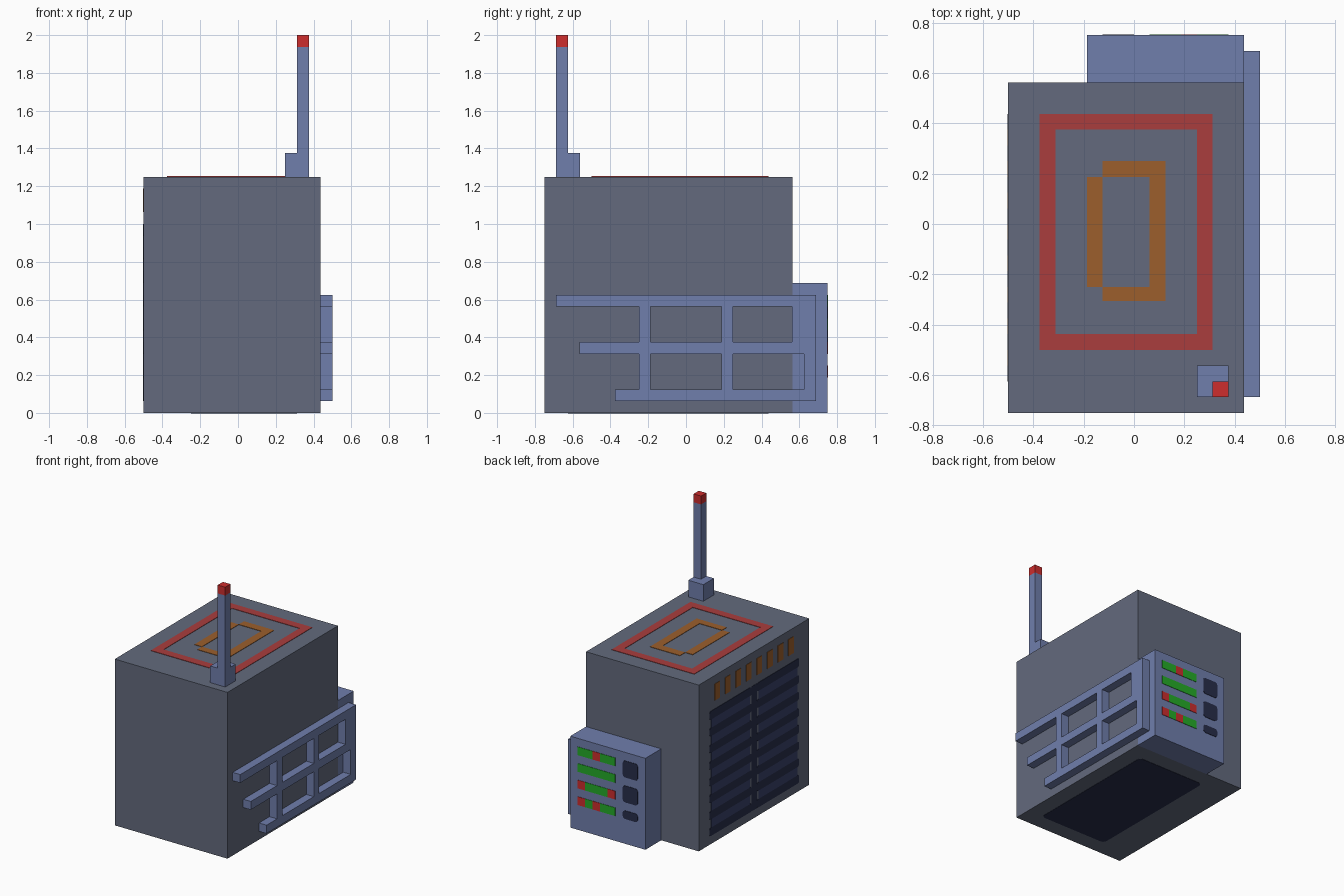
import bpy, bmesh, math
from mathutils import Vector

if "Cube" in bpy.data.objects:
    bpy.data.objects.remove(bpy.data.objects["Cube"])

U = 0.0625   # grid unit of the design
T = 0.003    # thickness of painted plates


def material(name, rgb):
    m = bpy.data.materials.new(name)
    lin = [((c / 255 + 0.055) / 1.055) ** 2.4 for c in rgb]
    m.diffuse_color = (*lin, 1)
    m.use_nodes = True
    m.node_tree.nodes["Principled BSDF"].inputs["Base Color"].default_value = m.diffuse_color
    return m


GREY = material("casing grey", (99, 106, 125))
BLUE = material("metal blue", (112, 126, 172))
RED = material("signal red", (205, 45, 45))
RING = material("marking red", (170, 61, 61))
ORANGE = material("marking orange", (156, 95, 44))
GREEN = material("light green", (36, 170, 40))
DARK = material("dark navy", (39, 45, 74))
NAVY = material("slat navy", (56, 65, 105))


def finish(name, bm, mat):
    bmesh.ops.recalc_face_normals(bm, faces=bm.faces)
    me = bpy.data.meshes.new(name)
    bm.to_mesh(me)
    bm.free()
    me.materials.append(mat)
    ob = bpy.data.objects.new(name, me)
    bpy.context.collection.objects.link(ob)
    return ob


def box(name, x, y, z, mat):
    """Box from (min, max) ranges."""
    bm = bmesh.new()
    bmesh.ops.create_cube(bm, size=1)
    for v in bm.verts:
        v.co = Vector([(a + b) / 2 + c * (b - a) for (a, b), c in zip((x, y, z), v.co)])
    return finish(name, bm, mat)


def plate(name, axis, at, u, v, mat, r=0.0, out=1, t=T):
    """Thin plate on the plane axis=at, with optional rounded corners."""
    pts = []
    corners = ((u[1], v[1], -1, -1), (u[0], v[1], 1, -1), (u[0], v[0], 1, 1), (u[1], v[0], -1, 1))
    for i, (cu, cv, su, sv) in enumerate(corners):
        for k in range(4 if r else 1):
            a = math.radians(90 * i + 30 * k)
            pts.append((cu + su * r + r * math.cos(a), cv + sv * r + r * math.sin(a)))

    def place(p, d):
        co = list(p)
        co.insert(axis, at + out * d)
        return co
    bm = bmesh.new()
    face = bm.faces.new([bm.verts.new(place(p, -0.001)) for p in pts])
    ext = bmesh.ops.extrude_face_region(bm, geom=[face])
    for e in ext["geom"]:
        if isinstance(e, bmesh.types.BMVert):
            e.co[axis] = at + out * t
    return finish(name, bm, mat)


# Main casing and rear control box
box("casing", (-0.5, 0.4375), (-0.75, 0.5625), (0, 1.25), GREY)
box("control_box", (-0.1875, 0.4375), (0.5625, 0.75), (0, 0.6875), BLUE)

# Antenna
box("antenna_base", (0.25, 0.375), (-0.6875, -0.5625), (1.25, 1.375), BLUE)
box("antenna_mast", (0.3125, 0.375), (-0.6875, -0.625), (1.375, 1.9375), BLUE)
box("antenna_tip", (0.3125, 0.375), (-0.6875, -0.625), (1.9375, 2), RED)

# Side rails: horizontals, then posts between them
RX = (0.4375, 0.5)
for name, y0, y1, z in (("top", -0.6875, 0.6875, 0.5625),
                        ("middle", -0.5625, 0.625, 0.3125),
                        ("bottom", -0.375, 0.6875, 0.0625)):
    box("rail_" + name, RX, (y0, y1), (z, z + U), BLUE)
for y in (-0.25, 0.1875, 0.625):
    if y < 0.5:
        box("rail_post_lower", RX, (y, y + U), (0.125, 0.3125), BLUE)
        box("rail_post_upper", RX, (y, y + U), (0.375, 0.5625), BLUE)
    else:
        box("rail_end_post", RX, (y, y + U), (0.125, 0.5625), BLUE)
        box("rail_end_stub", RX, (y - U, y), (0.375, 0.5625), BLUE)

# Roof marking: red frame
for y in ((-0.5, -0.4375), (0.375, 0.4375)):
    plate("roof_frame_end", 2, 1.25, (-0.375, 0.3125), y, RING)
for x in ((-0.375, -0.3125), (0.25, 0.3125)):
    plate("roof_frame_side", 2, 1.25, x, (-0.4375, 0.375), RING)

# Roof marking: broken orange rectangle
for x, y in (((-0.1875, -0.125), (-0.25, 0.1875)), ((0.0625, 0.125), (-0.25, 0.1875)),
             ((-0.125, 0.125), (0.1875, 0.25)), ((-0.125, 0.125), (-0.305, -0.25))):
    plate("roof_inner_mark", 2, 1.25, x, y, ORANGE)

# Underside hatch
plate("underside_hatch", 2, 0, (-0.25, 0.3125), (-0.625, 0.4375), DARK, r=0.03, out=-1, t=0.002)

# Left side: warning stripes and two columns of vents
for k in range(8):
    y = 0.3125 - 0.125 * k
    plate("vent_stripe", 0, -0.5, (y, y + U), (1.0625, 1.1875), ORANGE, out=-1)
    z = 0.0625 + 0.125 * k
    for y0, y1 in ((-0.625, -0.125), (-0.0625, 0.4375)):
        plate("vent_slot", 0, -0.5, (y0, y1), (z, z + U), DARK, r=0.015, out=-1)
        if k < 7:
            plate("vent_slat", 0, -0.5, (y0 + 0.02, y1 - 0.02), (z + U, z + 2 * U), NAVY, out=-1)
plate("vent_divider", 0, -0.5, (-0.125, -0.0625), (0.0625, 1.0), DARK, out=-1, t=0.002)

# Control box: rows of lights and dark screens
for row, reds in enumerate(((2,), (), (0, 4), (0, 2))):
    z = 0.5625 - 0.125 * row
    for k in range(5):
        x = 0.3125 - U * k
        plate("status_light", 1, 0.75, (x, x + U), (z, z + U), RED if k in reds else GREEN)
for z in ((0.5, 0.625), (0.3125, 0.4375), (0.1875, 0.25)):
    plate("screen", 1, 0.75, (-0.125, 0), z, DARK, r=0.02)
